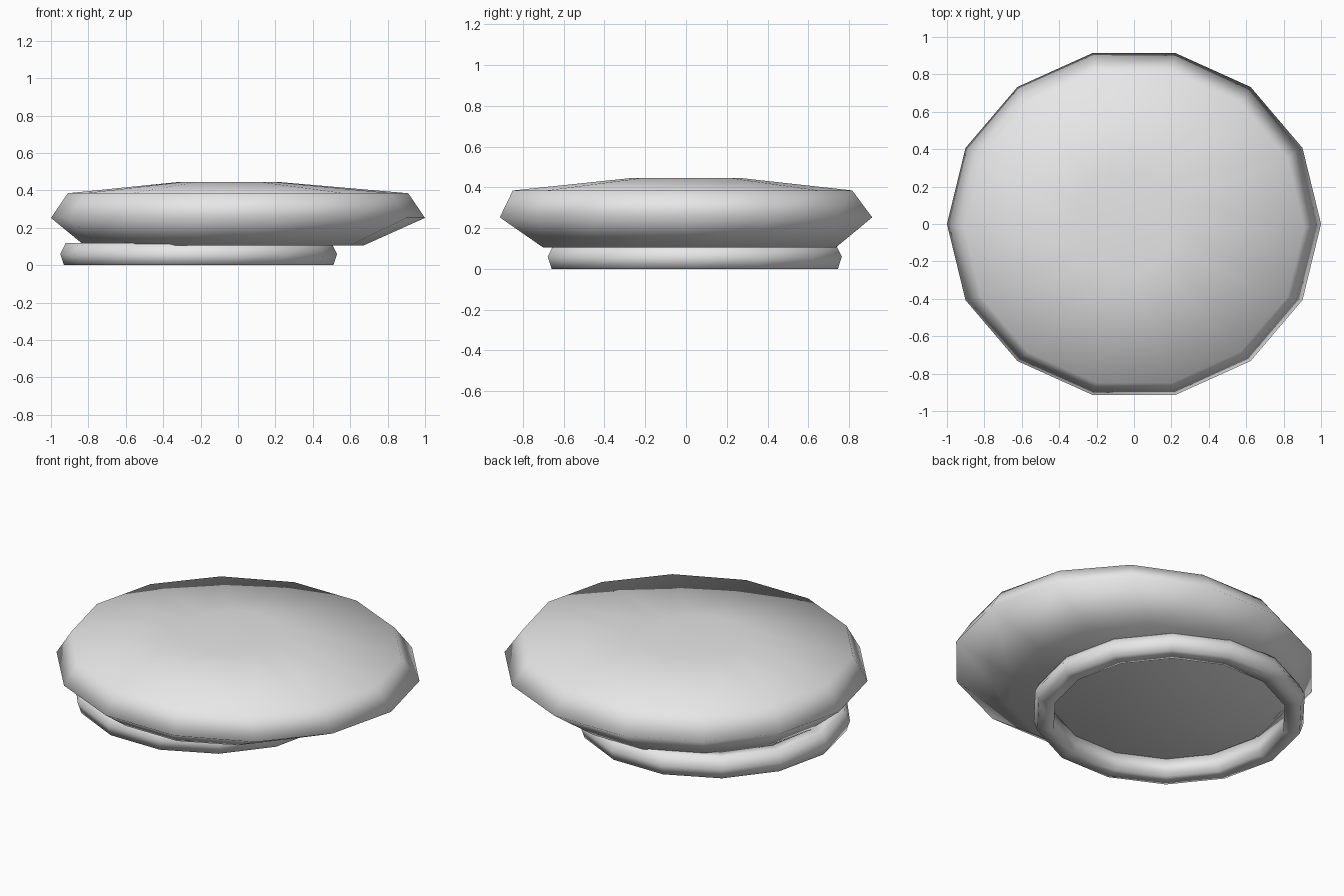
import bpy, bmesh, math

if "Cube" in bpy.data.objects:
    bpy.data.objects.remove(bpy.data.objects["Cube"])

SIDES = 14
grey = bpy.data.materials.new("light_grey")
grey.diffuse_color = (0.8, 0.8, 0.8, 1)
grey.use_nodes = True
grey.node_tree.nodes["Principled BSDF"].inputs["Base Color"].default_value = grey.diffuse_color


def loft(name, rings, closed_loop=False):
    """Skin a stack of 14-sided rings given as (cx, cy, z, rx, ry)."""
    bm = bmesh.new()
    loops = []
    for cx, cy, z, rx, ry in rings:
        loops.append([bm.verts.new((cx + rx * math.cos(a), cy + ry * math.sin(a), z))
                      for a in (math.tau * i / SIDES for i in range(SIDES))])
    pairs = list(zip(loops, loops[1:]))
    if closed_loop:
        pairs.append((loops[-1], loops[0]))
    else:
        bm.faces.new(loops[0][::-1])
        bm.faces.new(loops[-1])
    for low, high in pairs:
        for i in range(SIDES):
            j = (i + 1) % SIDES
            bm.faces.new((low[i], low[j], high[j], high[i]))
    bmesh.ops.recalc_face_normals(bm, faces=bm.faces)
    for face in bm.faces:
        face.smooth = True
    mesh = bpy.data.meshes.new(name)
    bm.to_mesh(mesh)
    bm.free()
    mesh.materials.append(grey)
    obj = bpy.data.objects.new(name, mesh)
    bpy.context.collection.objects.link(obj)
    return obj


# Wide pebble-like upper disc, tapering to an off-centre base
loft("upper_disc", [
    (-0.075, 0.017, 0.105, 0.745, 0.736),
    (0, 0, 0.253, 1.0, 0.937),
    (0, -0.017, 0.385, 0.91, 0.854),
    (-0.05, 0, 0.445, 0.27, 0.285),
])

# Hollow base ring, shifted to the left and back
profile = [(0.72, 0), (0.74, 0.06), (0.71, 0.12), (0.63, 0.12), (0.63, 0)]
loft("base_ring", [(-0.21, 0.043, z, r, r) for r, z in profile], closed_loop=True)
